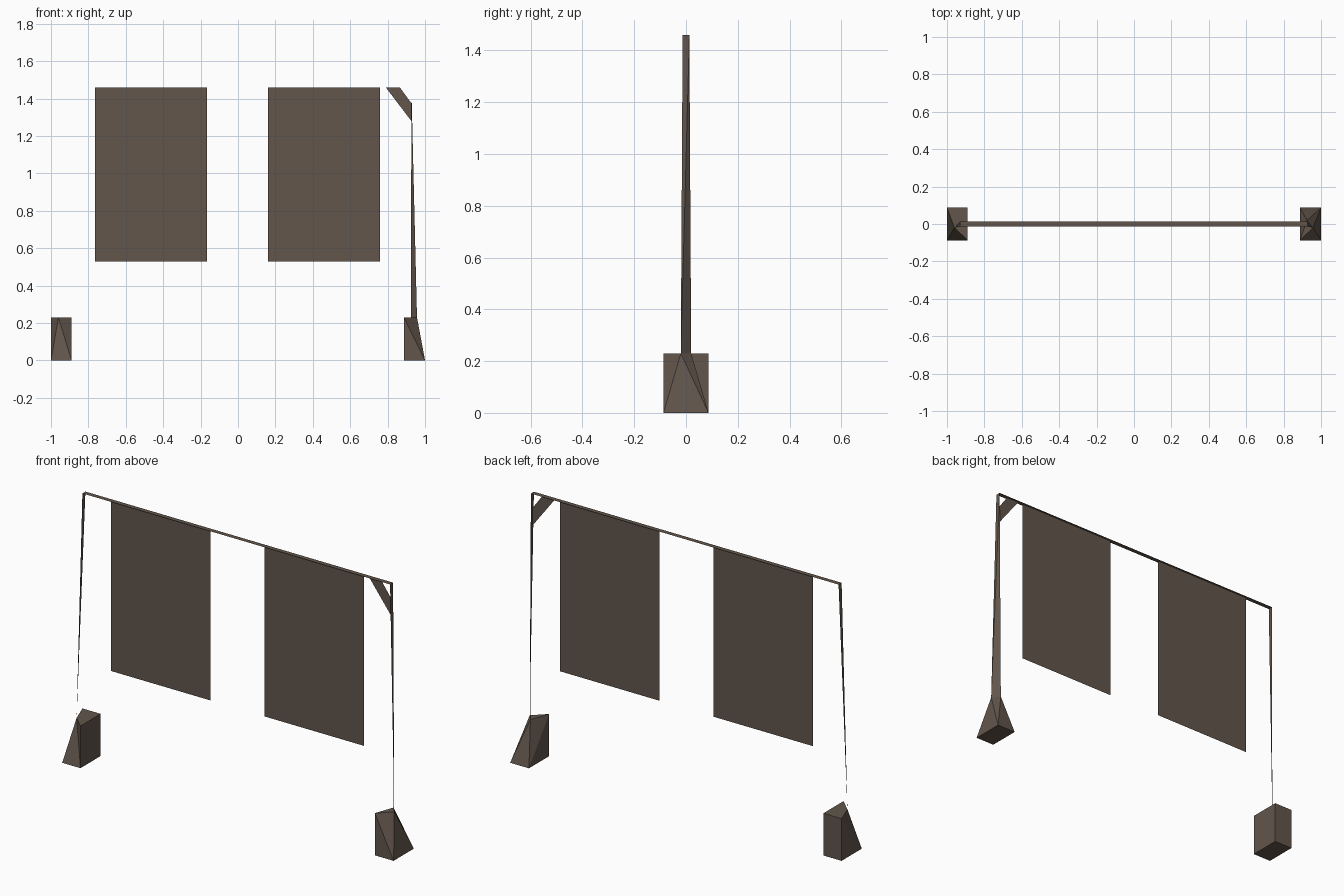
import bpy
import bmesh

if "Cube" in bpy.data.objects:
    bpy.data.objects.remove(bpy.data.objects["Cube"])

# One dark brown for the whole stand
brown = bpy.data.materials.new("dark_brown")
brown.diffuse_color = (0.122, 0.092, 0.072, 1)
brown.use_nodes = True
brown.node_tree.nodes["Principled BSDF"].inputs["Base Color"].default_value = brown.diffuse_color


def part(name, verts, faces):
    """Flat-shaded mesh part with consistent normals."""
    bm = bmesh.new()
    vs = [bm.verts.new(v) for v in verts]
    for f in faces:
        bm.faces.new([vs[i] for i in f])
    bmesh.ops.recalc_face_normals(bm, faces=bm.faces[:])
    me = bpy.data.meshes.new(name)
    bm.to_mesh(me)
    bm.free()
    me.materials.append(brown)
    ob = bpy.data.objects.new(name, me)
    bpy.context.collection.objects.link(ob)
    return ob


def upright_sheet(name, points):
    """Thin sheet in the x-z plane."""
    return part(name, [(x, 0, z) for x, z in points], [range(len(points))])


D = 0.087    # half depth of feet
FOOT = 0.23  # foot height
TOP = 1.46   # crossbar height
W = 0.013    # half width of crossbar


def base(x0, x1):
    return [(x0, -D, 0), (x1, -D, 0), (x1, D, 0), (x0, D, 0)]


# Left foot: a block with its outer front top corner drawn in to the post
left_tip = (-0.96, -0.02, FOOT)
part("left_foot",
     base(-1, -0.89) + [left_tip, (-0.89, -D, FOOT), (-0.89, D, FOOT), (-1, D, FOOT)],
     [(3, 2, 1, 0), (0, 1, 4), (1, 5, 4), (1, 2, 6, 5), (2, 3, 7, 6),
      (3, 0, 7), (0, 4, 7), (4, 5, 6, 7)])

# Right foot: all but the inner front corner drawn in to the post
tip_a, tip_b = (0.957, -0.02, FOOT), (0.925, 0.02, FOOT)
part("right_foot",
     base(0.887, 1) + [(0.887, -D, FOOT), tip_a, tip_b],
     [(3, 2, 1, 0), (0, 1, 4), (1, 5, 4), (1, 2, 5), (2, 6, 5),
      (2, 3, 6), (3, 0, 4), (3, 4, 6), (4, 5, 6)])

# Posts: thin tapering sheets
part("left_post", [left_tip, (-0.93, -W, TOP), (-0.93, W, TOP)], [(0, 1, 2)])
part("right_post", [tip_a, tip_b, (0.927, W, TOP), (0.927, -W, TOP)],
     [(0, 1, 2), (0, 2, 3)])

# Crossbar: flat strip joining the posts
part("crossbar", [(-0.93, -W, TOP), (0.927, -W, TOP), (0.927, W, TOP), (-0.93, W, TOP)],
     [(0, 1, 2, 3)])

# Hanging panels
for name, x0 in (("left_panel", -0.765), ("right_panel", 0.16)):
    x1 = x0 + 0.60
    upright_sheet(name, [(x0, 0.53), (x1, 0.53), (x1, TOP), (x0, TOP)])

# Corner brace on the right
upright_sheet("corner_brace", [(0.79, TOP), (0.927, 1.28), (0.927, 1.375), (0.865, TOP)])
